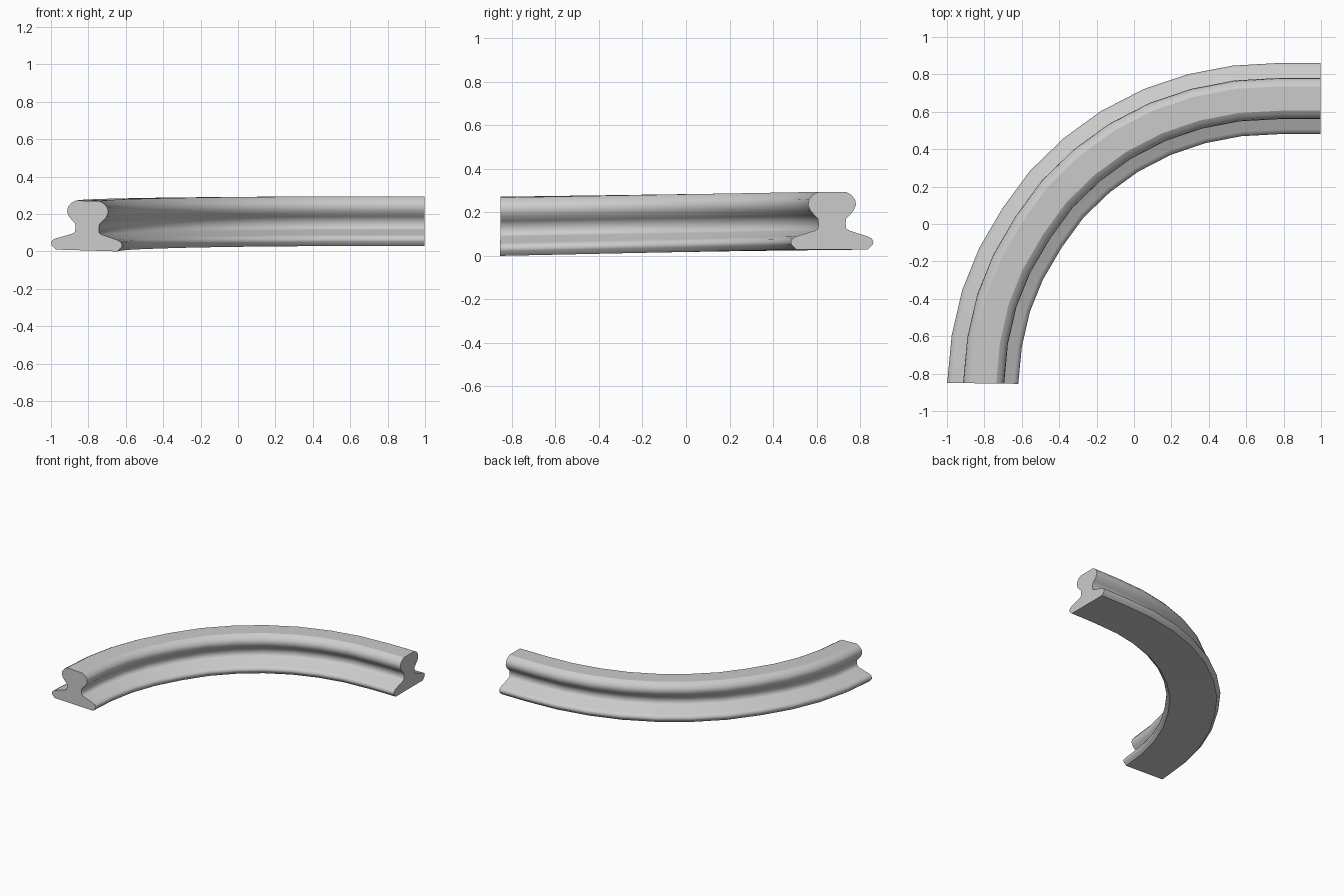
import bpy, bmesh, math
from mathutils import Vector

if "Cube" in bpy.data.objects:
    bpy.data.objects.remove(bpy.data.objects["Cube"])

# Half cross-section of the rail: foot, web, head (offset, height)
half = [(0.165, 0.0), (0.187, 0.022), (0.19, 0.035), (0.183, 0.05), (0.165, 0.06),
        (0.08, 0.087), (0.065, 0.096), (0.0625, 0.12), (0.065, 0.142), (0.08, 0.157),
        (0.10, 0.18), (0.11, 0.205), (0.106, 0.23), (0.088, 0.252), (0.065, 0.265)]
profile = half + [(-o, h) for o, h in reversed(half)]
n, top = len(profile), len(half) - 1

# Centre line of the curve, seen from the top
path = [Vector(p) for p in [
    (-0.81, -0.852), (-0.788, -0.625), (-0.738, -0.41), (-0.658, -0.213),
    (-0.545, -0.02), (-0.413, 0.16), (-0.252, 0.315), (-0.077, 0.442),
    (0.125, 0.546), (0.333, 0.616), (0.55, 0.658), (0.783, 0.671), (0.997, 0.671)]]


def tangent(i):
    if i == 0:
        return Vector((0.013, 1.0)).normalized()
    if i == len(path) - 1:
        return Vector((1.0, 0.0))
    return ((path[i] - path[i - 1]).normalized() +
            (path[i + 1] - path[i]).normalized()).normalized()


# Sweep the section along the path with a gentle climb and fading bank
bm = bmesh.new()
rings = []
for i, p in enumerate(path):
    t = tangent(i)
    out = Vector((-t.y, t.x))
    f = (p.y - path[0].y) / (path[-1].y - path[0].y)
    bank = 0.03 * (1 - f)
    z0 = 0.005 + 0.024 * f
    ring = []
    for o, h in profile:
        side = o * math.cos(bank) - h * math.sin(bank)
        xy = p + out * side
        z = z0 + o * math.sin(bank) + h * math.cos(bank)
        ring.append(bm.verts.new((xy.x, xy.y, z)))
    rings.append(ring)

for a, b in zip(rings, rings[1:]):
    for j in range(n):
        k = (j + 1) % n
        face = bm.faces.new((a[j], a[k], b[k], b[j]))
        face.smooth = True
        # Keep the tread and the underside crisp
        if j in (top, n - 1):
            for v, w in ((a[j], b[j]), (a[k], b[k])):
                bm.edges.get((v, w)).smooth = False

# End caps
for ring in (rings[0], rings[-1]):
    cap = bm.faces.new(ring)
    for e in cap.edges:
        e.smooth = False
bmesh.ops.recalc_face_normals(bm, faces=bm.faces)

mesh = bpy.data.meshes.new("curved_rail")
bm.to_mesh(mesh)
bm.free()
rail = bpy.data.objects.new("curved_rail", mesh)
bpy.context.collection.objects.link(rail)
